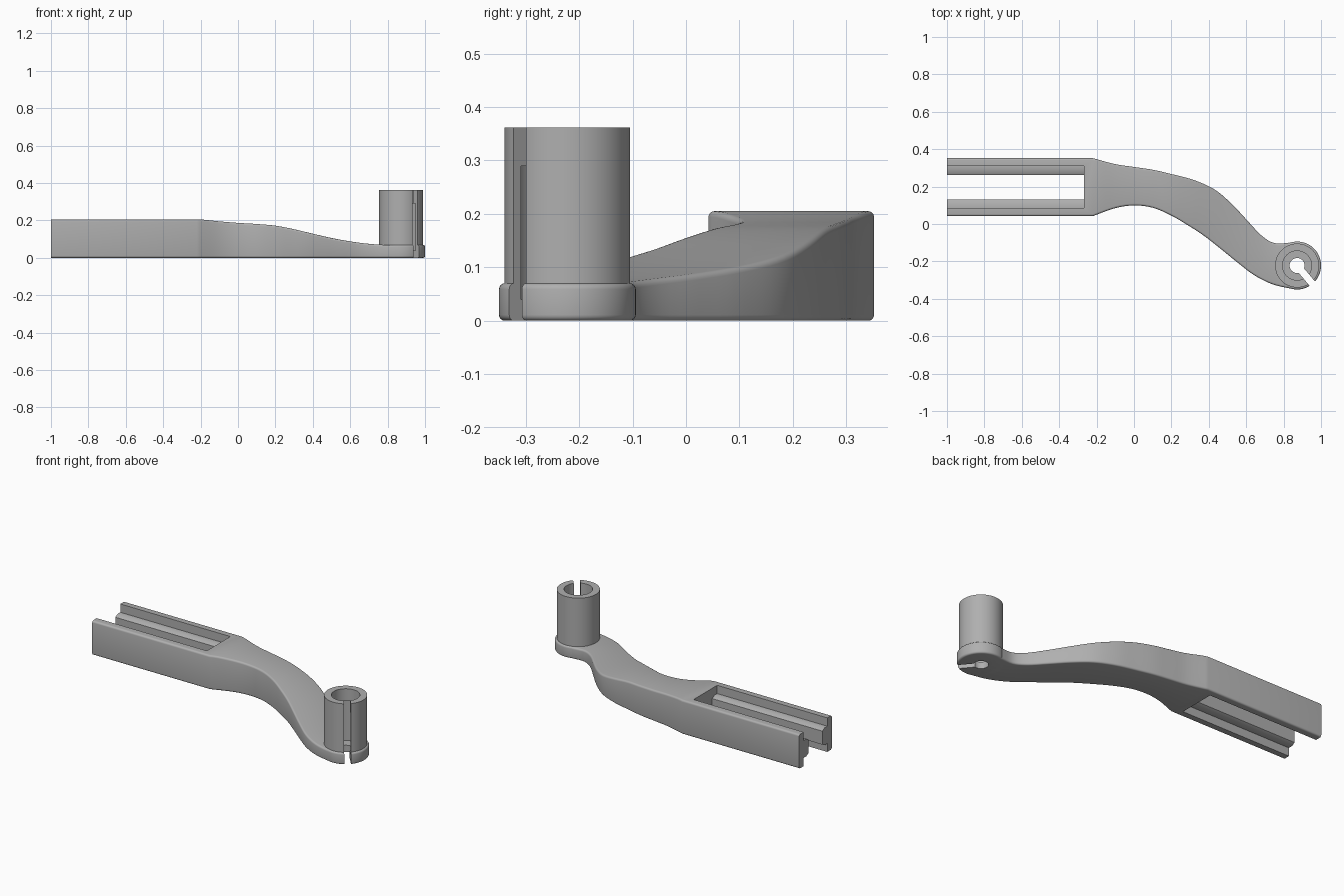
import bpy, bmesh, math
from mathutils import Matrix, Vector

cube = bpy.data.objects.get("Cube")
if cube:
    bpy.data.objects.remove(cube)

grey = bpy.data.materials.new("mid grey")
grey.use_nodes = True
grey.diffuse_color = (0.43, 0.43, 0.43, 1)
grey.node_tree.nodes["Principled BSDF"].inputs["Base Color"].default_value = (0.43, 0.43, 0.43, 1)

HUB = Vector((0.872, -0.222, 0))
SLOT_ANGLE = math.radians(-50)


def make(name, bm):
    bmesh.ops.recalc_face_normals(bm, faces=bm.faces[:])
    mesh = bpy.data.meshes.new(name)
    bm.to_mesh(mesh)
    bm.free()
    mesh.materials.append(grey)
    obj = bpy.data.objects.new(name, mesh)
    bpy.context.collection.objects.link(obj)
    return obj


def loft(name, rings):
    bm = bmesh.new()
    loops = [[bm.verts.new(p) for p in ring] for ring in rings]
    n = len(loops[0])
    for a, b in zip(loops, loops[1:]):
        for i in range(n):
            j = (i + 1) % n
            bm.faces.new((a[i], a[j], b[j], b[i]))
    bm.faces.new(loops[0])
    bm.faces.new(loops[-1])
    return make(name, bm)


def lathe(name, profile, sides=96):
    """Closed solid of revolution around the hub axis."""
    def ring(r, z):
        return [HUB + Vector((r * math.cos(a), r * math.sin(a), z))
                for a in (math.tau * i / sides for i in range(sides))]
    return loft(name, [ring(r, z) for r, z in profile])


def spline(points, t):
    """Catmull-Rom interpolation over a list of tuples, t in spans."""
    i = min(int(t), len(points) - 2)
    f = t - i
    p = [Vector(points[min(max(k, 0), len(points) - 1)]) for k in range(i - 1, i + 3)]
    return 0.5 * (2 * p[1] + (p[2] - p[0]) * f
                  + (2 * p[0] - 5 * p[1] + 4 * p[2] - p[3]) * f ** 2
                  + (3 * p[1] - p[0] - 3 * p[2] + p[3]) * f ** 3)


def cut(obj, cutter):
    mod = obj.modifiers.new("cut", "BOOLEAN")
    mod.operation = "DIFFERENCE"
    mod.solver = "EXACT"
    mod.object = cutter
    bpy.context.view_layer.objects.active = obj
    bpy.ops.object.modifier_apply(modifier=mod.name)


# Arm plan: back edge and front edge, paired station by station
BACK = [(-0.22, 0.352), (-0.1, 0.32), (0, 0.305), (0.1, 0.29), (0.2, 0.267), (0.32, 0.235),
        (0.43, 0.185), (0.52, 0.11), (0.6, 0.025), (0.68, -0.06), (0.75, -0.102), (0.83, -0.1)]
FRONT = [(-0.22, 0.042), (-0.1, 0.085), (0, 0.099), (0.1, 0.087), (0.2, 0.045), (0.29, -0.008),
         (0.37, -0.06), (0.45, -0.122), (0.54, -0.195), (0.64, -0.272), (0.74, -0.322), (0.84, -0.346)]
# Height of the top surface every 0.1 from x = -0.2
HEIGHT = [(0.205,), (0.195,), (0.187,), (0.181,), (0.172,), (0.153,),
          (0.129,), (0.106,), (0.088,), (0.075,), (0.069,), (0.069,)]


def top_z(x):
    t = min(max((x + 0.2) / 0.1, 0), 10)
    i = min(int(t), 9)
    pts = [Vector((k, h[0])) for k, h in enumerate(HEIGHT)]
    return spline([tuple(p) for p in pts], i + (t - i)).y


def section(front, back, fillet=0.011, steps=4):
    """Upright section with rounded corners between two plan points."""
    front, back = Vector(front), Vector(back)
    width = (back - front).length
    ring = []
    for at_back, at_top in ((0, 0), (1, 0), (1, 1), (0, 1)):
        arc = []
        for k in range(steps + 1):
            a = math.pi / 2 * k / steps
            inset, rise = fillet * (1 - math.sin(a)), fillet * (1 - math.cos(a))
            p = front.lerp(back, (width - inset) / width if at_back else inset / width)
            arc.append((p.x, p.y, top_z(p.x) - rise if at_top else rise))
        ring += arc if at_back != at_top else arc[::-1]
    return ring


# Arm with straight fork stock at one end
stations = [section((-1, 0.042), (-1, 0.352))]
SUB = 5
for s in range((len(BACK) - 1) * SUB + 1):
    stations.append(section(spline(FRONT, s / SUB), spline(BACK, s / SUB)))
arm = loft("arm", stations)

# Fork opening, leaving a rail along each inner wall
half = [(0.112, -0.1), (0.112, 0.05), (0.086, 0.05), (0.065, 0.062),
        (0.065, 0.143), (0.086, 0.155), (0.112, 0.155), (0.112, 0.3)]
outline = half + [(-w, z) for w, z in reversed(half)]
fork_cutter = loft("fork_cutter", [[(x, 0.197 + w, z) for w, z in outline] for x in (-1.1, -0.267)])
cut(arm, fork_cutter)

# Round hub foot with softened rims, and the tube above it
FOOT, F = 0.128, 0.011
rim = [(FOOT - F * (1 - math.sin(a)), F * (1 - math.cos(a)))
       for a in (math.pi / 2 * k / 4 for k in range(5))]
foot = [(r, z) for r, z in rim] + [(r, 0.07 - z) for r, z in reversed(rim)]
hub = lathe("hub", foot + [(0.1175, 0.07), (0.1175, 0.362)])

# Stepped bore and the radial slot
bore = lathe("bore_cutter", [(0.04, -0.1), (0.04, 0.04), (0.1, 0.04),
                             (0.1, 0.29), (0.078, 0.29), (0.078, 0.5)])
bm = bmesh.new()
bmesh.ops.create_cube(bm, size=1, matrix=Matrix.Translation(HUB)
                      @ Matrix.Rotation(SLOT_ANGLE, 4, "Z")
                      @ Matrix.Translation((0.15, 0, 0.2))
                      @ Matrix.Diagonal((0.3, 0.037, 0.8, 1)))
slot = make("slot_cutter", bm)

for part in (arm, hub):
    cut(part, bore)
cut(hub, slot)
for helper in (fork_cutter, bore, slot):
    bpy.data.objects.remove(helper)

# Smooth curved walls, keep crisp edges
for part in (arm, hub):
    bpy.ops.object.select_all(action="DESELECT")
    part.select_set(True)
    bpy.context.view_layer.objects.active = part
    bpy.ops.object.shade_smooth_by_angle(angle=math.radians(30))
